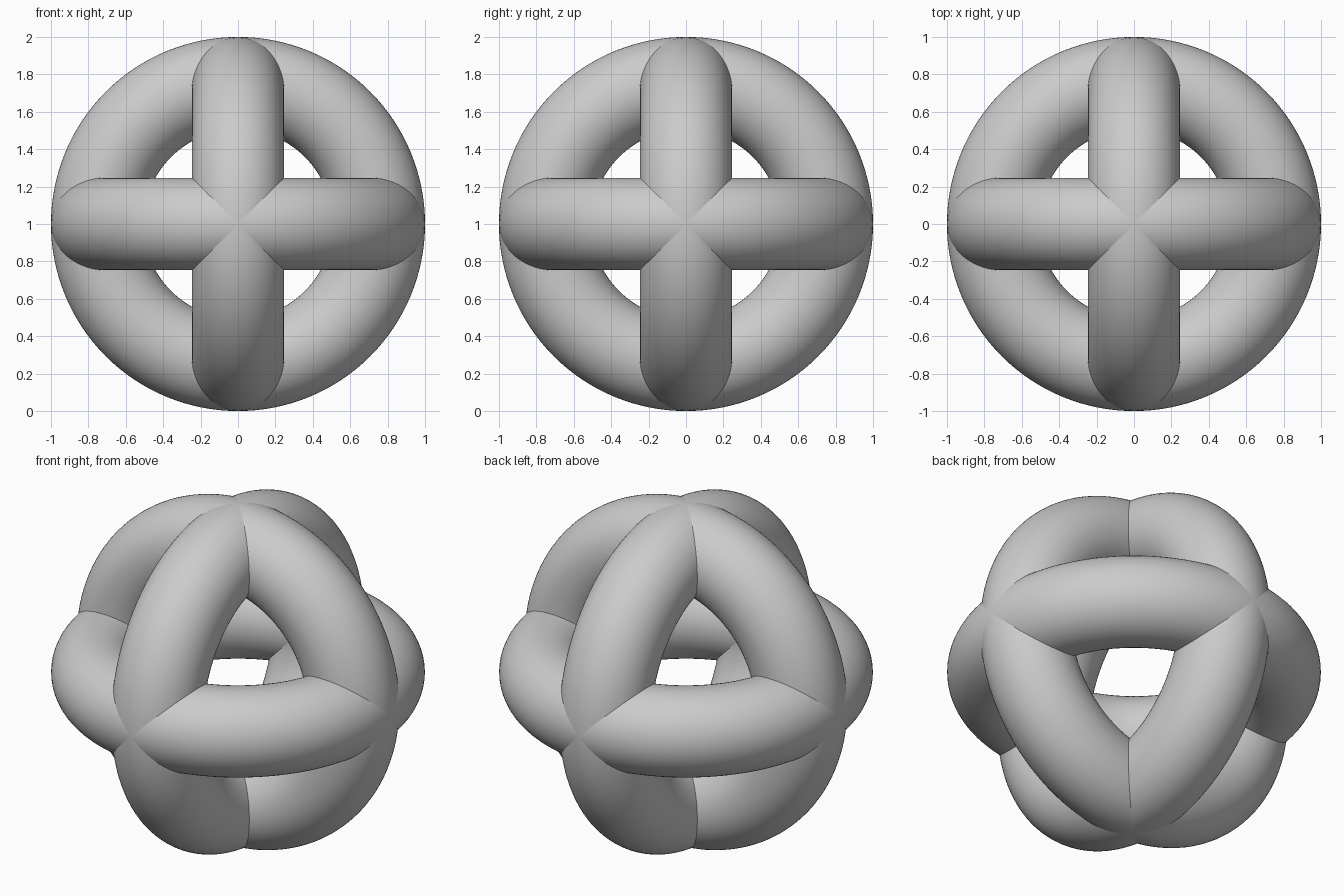
import bpy
from math import pi

cube = bpy.data.objects.get("Cube")
if cube:
    bpy.data.objects.remove(cube, do_unlink=True)

TUBE = 0.247          # tube radius
RING = 1 - TUBE       # centre line radius, so the outside is 2 across

# One neutral grey for all rings
grey = bpy.data.materials.new("neutral grey")
grey.use_nodes = True
colour = (0.6, 0.6, 0.6, 1)
grey.diffuse_color = colour
grey.node_tree.nodes["Principled BSDF"].inputs["Base Color"].default_value = colour


def add_ring(name, rotation):
    """Smooth ring centred at the middle of the model."""
    bpy.ops.mesh.primitive_torus_add(
        major_radius=RING, minor_radius=TUBE,
        major_segments=128, minor_segments=64,
        location=(0, 0, 1), rotation=rotation)
    ring = bpy.context.object
    ring.name = name
    ring.data.materials.append(grey)
    bpy.ops.object.shade_smooth()


# Three interlocking rings, one in each main plane
add_ring("level_ring", (0, 0, 0))
add_ring("front_facing_ring", (pi / 2, 0, 0))
add_ring("side_facing_ring", (0, pi / 2, 0))
